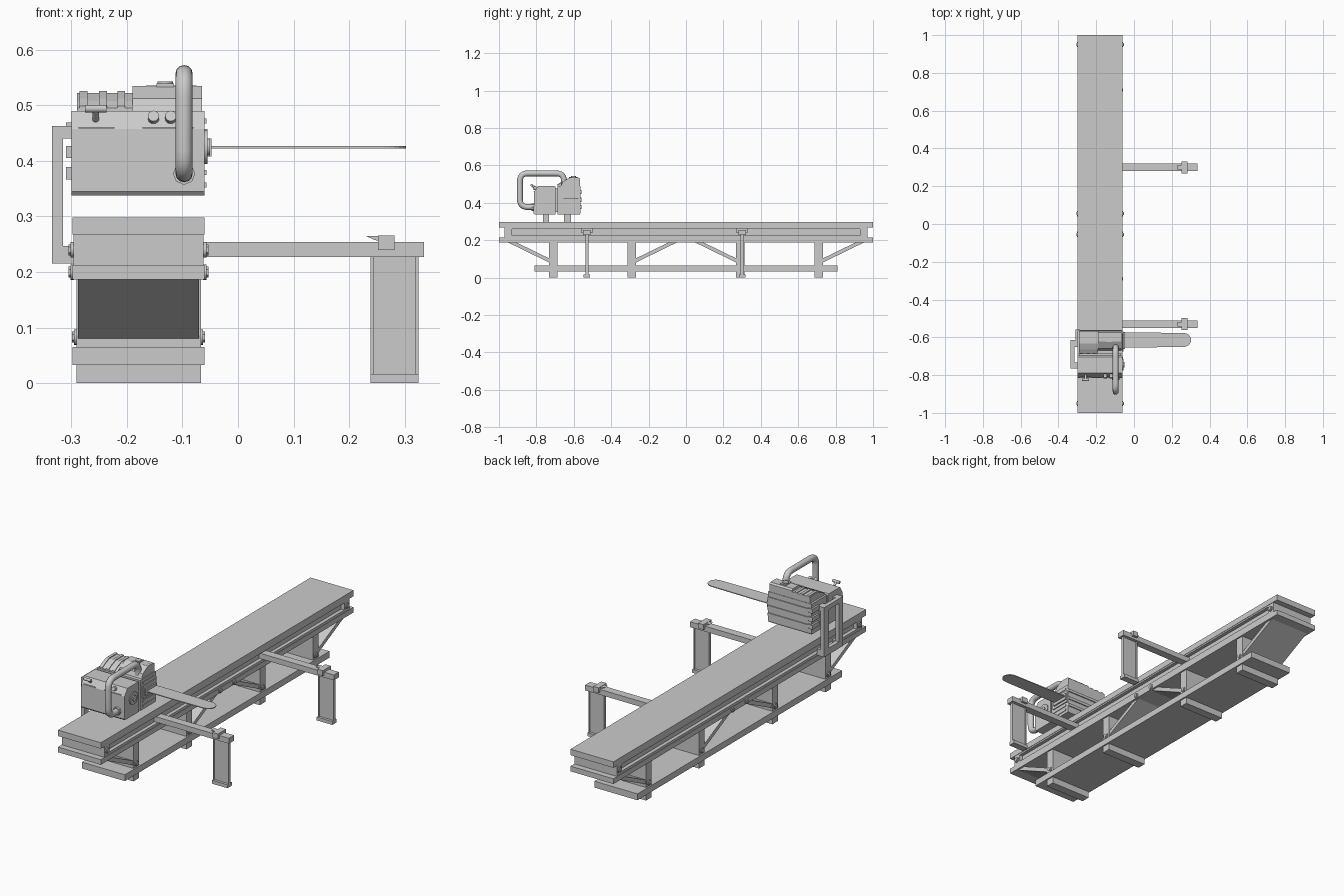
import bpy, bmesh, math
from mathutils import Vector, Matrix

if "Cube" in bpy.data.objects:
    bpy.data.objects.remove(bpy.data.objects["Cube"])


def finish(name, bm, bevel=0, smooth=False):
    bmesh.ops.recalc_face_normals(bm, faces=bm.faces)
    me = bpy.data.meshes.new(name)
    bm.to_mesh(me)
    bm.free()
    ob = bpy.data.objects.new(name, me)
    bpy.context.collection.objects.link(ob)
    if bevel:
        m = ob.modifiers.new("bevel", 'BEVEL')
        m.width, m.segments = bevel, 1
    if smooth:
        bpy.ops.object.select_all(action='DESELECT')
        bpy.context.view_layer.objects.active = ob
        ob.select_set(True)
        bpy.ops.object.shade_smooth_by_angle(angle=math.radians(40))
    return ob


def box(name, x0, x1, y0, y1, z0, z1, bevel=0):
    bm = bmesh.new()
    bmesh.ops.create_cube(bm, size=1)
    for v in bm.verts:
        v.co = ((x0 + x1) / 2 + v.co.x * (x1 - x0),
                (y0 + y1) / 2 + v.co.y * (y1 - y0),
                (z0 + z1) / 2 + v.co.z * (z1 - z0))
    return finish(name, bm, bevel)


def prism(name, pts, vec, bevel=0):
    bm = bmesh.new()
    f = bm.faces.new([bm.verts.new(p) for p in pts])
    r = bmesh.ops.extrude_face_region(bm, geom=[f])
    bmesh.ops.translate(bm, vec=vec, verts=[g for g in r['geom'] if isinstance(g, bmesh.types.BMVert)])
    return finish(name, bm, bevel)


def side_prism(name, x0, x1, yz, bevel=0):
    return prism(name, [(x0, y, z) for y, z in yz], (x1 - x0, 0, 0), bevel)


def rod(name, a, b, r, sides=6):
    a, b = Vector(a), Vector(b)
    bm = bmesh.new()
    mat = Matrix.Translation((a + b) / 2) @ (b - a).to_track_quat('Z', 'Y').to_matrix().to_4x4()
    bmesh.ops.create_cone(bm, cap_ends=True, segments=sides, radius1=r, radius2=r,
                          depth=(b - a).length, matrix=mat)
    return finish(name, bm, smooth=sides > 8)


def bolt_pair(name, y, z, left, right):
    for side, x, d in (("left", left, -1), ("right", right, 1)):
        rod(f"{name}_washer_{side}", (x - d * .003, y, z), (x + d * .003, y, z), .014, 16)
        rod(f"{name}_{side}", (x, y, z), (x + d * .007, y, z), .010)


# Long beam: two flanges with a grooved web between them
L, R = -.298, -.06
box("beam_top_board", L, R, -1, 1, .268, .298)
box("beam_bottom_board", L, R, -1, 1, .187, .213)
box("beam_core", L + .02, R - .02, -.97, .97, .213, .268)
for side, xa, xb in (("left", L + .002, L + .02), ("right", R - .02, R - .002)):
    box(f"groove_lower_lip_{side}", xa, xb, -.97, .97, .213, .225)
    box(f"groove_upper_lip_{side}", xa, xb, -.97, .97, .26, .268)
    for s in (-1, 1):
        ya, yb = sorted((s * .93, s * .97))
        box(f"groove_end_{side}", xa, xb, ya, yb, .225, .26)
for y, z in ((-.95, .24), (.95, .24), (-.055, .2), (.055, .2)):
    bolt_pair("beam_bolt", y, z, L, R)

# Understructure: base board, uprights, feet and slanted boards
box("base_board", L, R, -.81, .81, .033, .065)
for y, d in ((-.71, -1), (-.29, 1), (.29, -1), (.71, 1)):
    box("upright", -.291, -.067, y - .022, y + .022, .065, .187)
    box("foot", -.291, -.067, y - .022, y + .022, 0, .033)
    side_prism("brace", -.288, -.07, [(y, .07), (y + d * .24, .187), (y + d * .195, .187), (y, .092)])
    bolt_pair("upright_bolt", y, .083, -.292, -.066)

# Outrigger arms with clamps and support plates
for y in (-.53, .30):
    box("outrigger_arm", -.08, .335, y - .02, y + .02, .227, .254)
    box("arm_clamp", .252, .282, y - .032, y + .032, .24, .266)
    prism("clamp_lever", [(.23, y - .012, .265), (.255, y - .012, .265),
                          (.255, y - .012, .256), (.245, y - .012, .258)], (0, .024, 0))
    box("support_plate", .243, .32, y - .004, y + .004, .017, .24)
    for x in (.238, .318):
        box("support_plate_rim", x, x + .007, y - .008, y + .008, .017, .24)
    box("support_foot", .238, .325, y - .017, y + .017, 0, .017)
    box("support_head", .238, .325, y - .012, y + .012, .227, .241)

# Mounting bracket frame on the left side
for y0, y1 in ((-.765, -.733), (-.652, -.615)):
    box("bracket_post", -.335, -.315, y0, y1, .215, .463)
    box("bracket_upper_arm", -.335, -.295, y0, y1, .44, .463)
    box("bracket_lower_arm", -.335, -.295, y0, y1, .215, .247)
for z0, z1 in ((.44, .463), (.215, .247)):
    box("bracket_crossbar", -.335, -.315, -.765, -.615, z0, z1)

# Saw body: front housing, rear housing, joining block
side_prism("front_housing", -.3, -.06, [(-.815, .345), (-.809, .338), (-.697, .338), (-.697, .484),
                                      (-.703, .49), (-.79, .49), (-.812, .457)])
box("housing_joint", -.29, -.07, -.70, -.68, .35, .475)
side_prism("rear_housing", -.3, -.06, [(-.688, .338), (-.567, .338), (-.565, .345), (-.565, .49),
                                     (-.688, .49)])
cover = [(-.686, .488), (-.567, .488), (-.567, .522), (-.632, .522), (-.665, .508), (-.686, .495)]
side_prism("top_cover", -.29, -.19, cover)
side_prism("raised_cover", -.19, -.065, [(-.67, .488), (-.567, .488), (-.567, .528),
                                        (-.575, .535), (-.622, .535), (-.66, .512)])
prism("cover_ramp", [(-.19, -.62, .52), (-.165, -.62, .5355), (-.075, -.62, .5355), (-.065, -.62, .52)],
      (0, .045, 0))
for x in (-.285, -.25, -.217):
    side_prism("cover_band", x, x + .014, [(y, z + .004) for y, z in cover])
box("filler_cap_base", -.147, -.115, -.625, -.58, .53, .539)
rod("filler_cap", (-.131, -.602, .535), (-.131, -.602, .543), .014, 20)

# Cooling ribs wrapping the rear left corner, and seams
for z in (.367, .405, .447):
    box("cooling_rib", -.309, -.285, -.615, -.559, z, z + .022)
    box("rear_rib", -.285, -.06, -.57, -.560, z + .004, z + .018)
for x0, x1 in ((-.287, -.222), (-.172, -.08)):
    box("front_seam", x0, x1, -.8155, -.808, .458, .461)

# Controls on the slanted front face
for x in (-.152, -.121):
    rod("control_knob", (x, -.79, .472), (x, -.815, .481), .010, 16)
rod("throttle_stem", (-.256, -.795, .47), (-.256, -.824, .494), .006, 12)
rod("throttle_grip", (-.275, -.824, .494), (-.237, -.824, .494), .007, 12)

# Guide bar and its right-hand mount
bar = [(-.07, -.652), (-.02, -.654), (.262, -.651)]
bar += [(.266 + .036 * math.cos(t), -.614 + .036 * math.sin(t))
        for t in (math.radians(-80 + 16 * i) for i in range(11))]
bar += [(.262, -.577), (-.02, -.574), (-.07, -.576)]
prism("guide_bar", [(x, y, .4225) for x, y in bar], (0, 0, .004))
box("bar_mount_plate", -.062, -.055, -.675, -.568, .395, .457)
box("bar_mount", -.06, -.048, -.662, -.572, .408, .44)
rod("side_cap_rim", (-.065, -.745, .425), (-.055, -.745, .425), .031, 24)
rod("side_cap", (-.06, -.745, .425), (-.05, -.745, .425), .015, 16)
for z in (.352, .375, .467):
    box("side_fin", -.062, -.057, -.67, -.58, z, z + .009)

# Bent tube handle: fillet the corners of a rough path
corners = [Vector((-.097, y, z)) for y, z in
           ((-.79, .377), (-.888, .377), (-.888, .557), (-.652, .557), (-.652, .495))]
path = [corners[0]]
for p, c, n in zip(corners, corners[1:], corners[2:]):
    a, b = c + (p - c).normalized() * .042, c + (n - c).normalized() * .042
    path += [a * (1 - t) ** 2 + c * 2 * t * (1 - t) + b * t * t for t in (i / 6 for i in range(7))]
path.append(corners[-1])
bm = bmesh.new()
rings = []
for i, p in enumerate(path):
    d = (path[min(i + 1, len(path) - 1)] - path[max(i - 1, 0)]).normalized()
    u = Vector((1, 0, 0))
    w = d.cross(u)
    rings.append([bm.verts.new(p + (u * math.cos(k * math.pi / 6) + w * math.sin(k * math.pi / 6)) * .0155)
                  for k in range(12)])
for a, b in zip(rings, rings[1:]):
    for k in range(12):
        bm.faces.new((a[k], a[k - 1], b[k - 1], b[k]))
bm.faces.new(rings[0])
bm.faces.new(rings[-1])
finish("carry_handle", bm, smooth=True)
rod("handle_collar", (-.097, -.80, .377), (-.097, -.825, .377), .02, 8)
